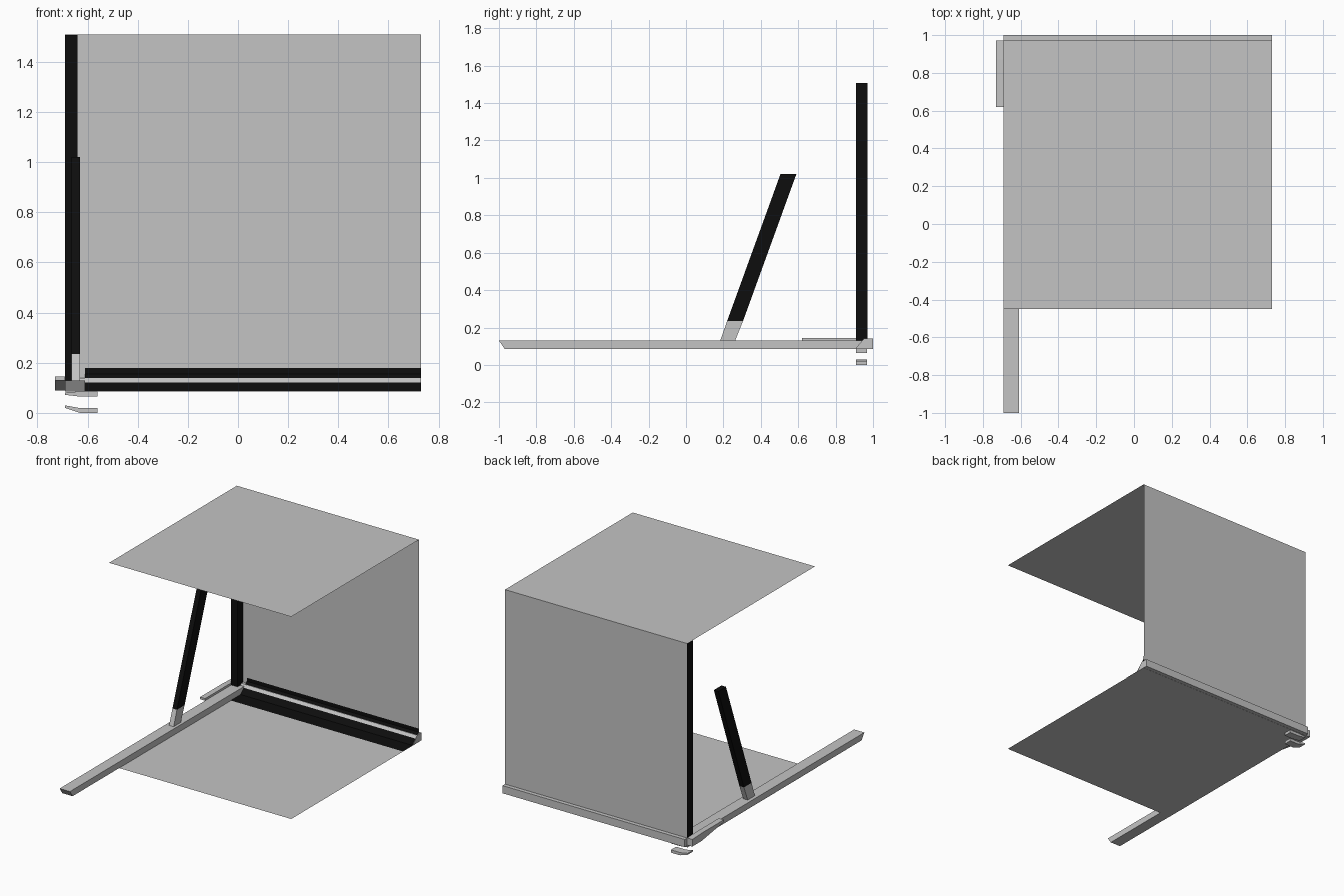
import bpy

cube = bpy.data.objects.get("Cube")
if cube:
    bpy.data.objects.remove(cube, do_unlink=True)


def make_material(name, value):
    mat = bpy.data.materials.new(name)
    mat.use_nodes = True
    colour = (value, value, value, 1)
    mat.diffuse_color = colour
    mat.node_tree.nodes["Principled BSDF"].inputs["Base Color"].default_value = colour
    return mat


GREY = make_material("light grey", 0.55)
BLACK = make_material("black", 0.004)

LEFT, RIGHT = -0.69, 0.73
FRONT, BACK = -0.45, 0.972
FLOOR, ROOF = 0.085, 1.51


def add_mesh(name, verts, faces, mat):
    mesh = bpy.data.meshes.new(name)
    mesh.from_pydata(verts, [], faces)
    mesh.materials.append(mat)
    obj = bpy.data.objects.new(name, mesh)
    bpy.context.collection.objects.link(obj)
    return obj


def extrude(name, profile, lo, hi, mat, axis="x", closed=True):
    """Sweep a profile along x (points are y, z) or along y (points are x, z)."""
    n = len(profile)
    verts = [(t, a, b) if axis == "x" else (a, t, b)
             for t in (lo, hi) for a, b in profile]
    sides = n if closed else n - 1
    faces = [(i, (i + 1) % n, (i + 1) % n + n, i + n) for i in range(sides)]
    if closed:
        faces += [tuple(reversed(range(n))), tuple(range(n, 2 * n))]
    if axis == "y":
        faces = [tuple(reversed(f)) for f in faces]
    return add_mesh(name, verts, faces, mat)


def sheet(name, line, mat, lo=LEFT, hi=RIGHT):
    return extrude(name, line, lo, hi, mat, closed=False)


# Large thin panels
sheet("floor_panel", [(BACK, FLOOR), (FRONT, FLOOR)], GREY)
sheet("back_panel", [(BACK, ROOF), (BACK, FLOOR)], GREY)
sheet("roof_panel", [(BACK, ROOF), (FRONT, ROOF)], GREY)

# Black skirting folded over the corner between floor and back
sheet("corner_skirting",
      [(BACK - 0.003, 0.18), (BACK - 0.003, 0.155), (0.9, FLOOR + 0.003), (0.79, FLOOR + 0.003)],
      BLACK, lo=-0.61)

# Rails along the back and the side
extrude("back_rail", [(0.905, 0.086), (1.0, 0.086), (1.0, 0.14), (0.95, 0.14)],
        LEFT, RIGHT, GREY)
extrude("side_rail", [(-0.97, 0.086), (0.94, 0.086), (0.94, 0.13), (-1.0, 0.13)],
        LEFT, -0.61, GREY)

# Upright post and leaning post with its socket
extrude("upright_post", [(0.91, 0.13), (0.97, 0.13), (0.97, ROOF - 0.002), (0.91, ROOF - 0.002)],
        LEFT, -0.64, BLACK)
extrude("leaning_post", [(0.22, 0.235), (0.305, 0.235), (0.59, 1.02), (0.505, 1.02)],
        -0.665, -0.63, BLACK)
extrude("leaning_post_socket", [(0.183, 0.13), (0.263, 0.13), (0.305, 0.235), (0.22, 0.235)],
        -0.665, -0.63, GREY)

# Tapered bracket outside the side rail
extrude("side_bracket",
        [(0.62, 0.13), (0.87, 0.09), (0.972, 0.09), (0.972, 0.14), (0.87, 0.145), (0.62, 0.145)],
        -0.73, LEFT, GREY)

# Two bent clips under the corner
for name, z, drop in (("lower_clip", 0.0, 0.02), ("upper_clip", 0.065, 0.007)):
    extrude(name,
            [(LEFT, z + drop), (-0.63, z), (-0.56, z), (-0.56, z + 0.02),
             (-0.635, z + 0.02), (LEFT, z + drop + 0.01)],
            0.91, 0.967, GREY, axis="y")
